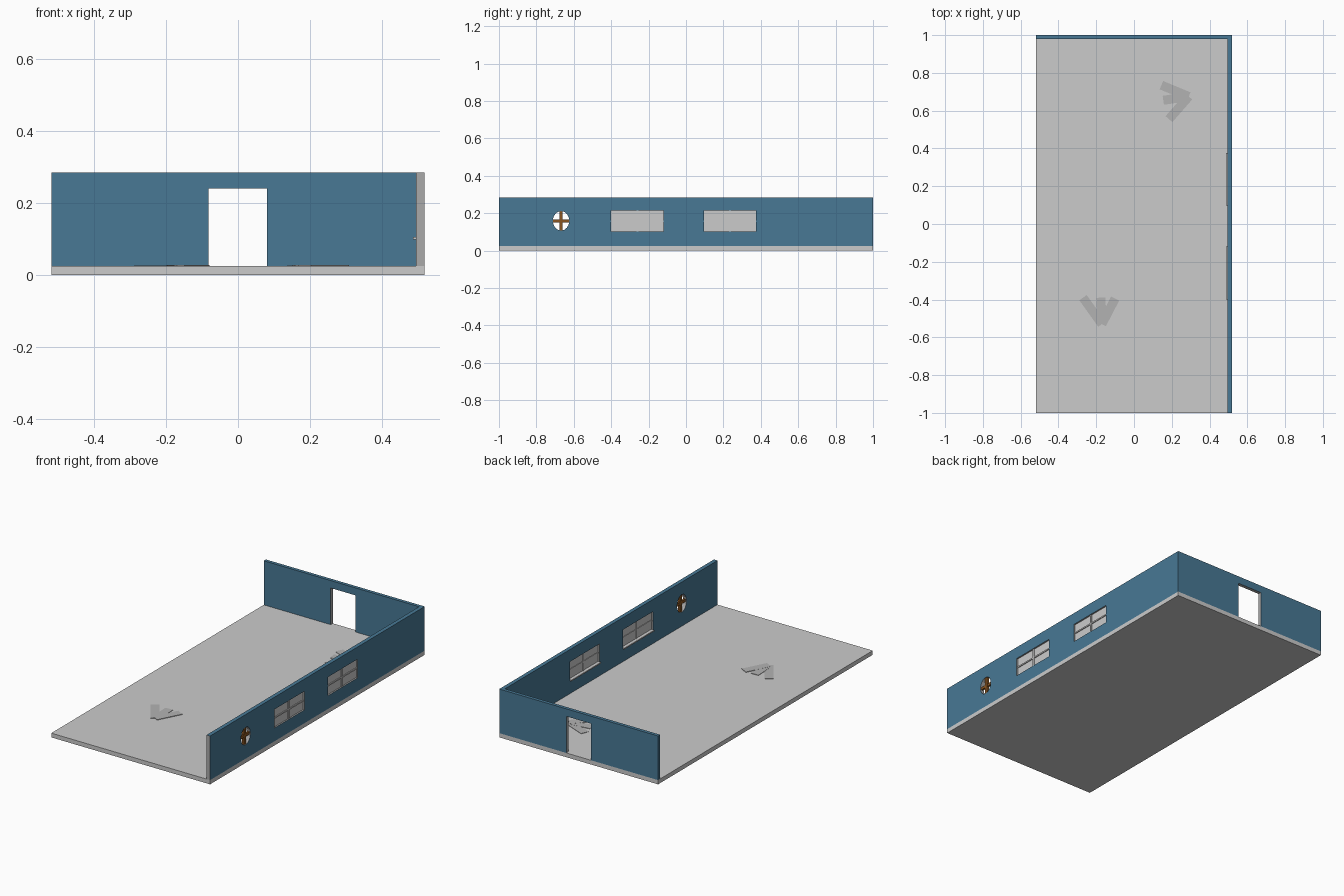
import bpy, bmesh, math
from mathutils import Vector

if "Cube" in bpy.data.objects:
    bpy.data.objects.remove(bpy.data.objects["Cube"])


def material(name, rgb):
    m = bpy.data.materials.new(name)
    m.diffuse_color = (*rgb, 1)
    m.use_nodes = True
    m.node_tree.nodes["Principled BSDF"].inputs["Base Color"].default_value = m.diffuse_color
    return m


blue = material("wall_blue", (0.065, 0.19, 0.30))
brown = material("wood_brown", (0.25, 0.09, 0.015))
grey = material("plain_grey", (0.4, 0.4, 0.4))
pale = material("pale_grey", (0.45, 0.45, 0.45))


def box(name, lo, hi, mat=None):
    """Axis-aligned box between two corners."""
    bm = bmesh.new()
    bmesh.ops.create_cube(bm, size=1)
    lo, hi = Vector(lo), Vector(hi)
    for v in bm.verts:
        v.co = (lo + hi) / 2 + v.co * (hi - lo)
    me = bpy.data.meshes.new(name)
    bm.to_mesh(me)
    bm.free()
    ob = bpy.data.objects.new(name, me)
    bpy.context.collection.objects.link(ob)
    if mat:
        me.materials.append(mat)
    return ob


def cut(ob, cutter):
    mod = ob.modifiers.new("opening", 'BOOLEAN')
    mod.operation, mod.object, mod.solver = 'DIFFERENCE', cutter, 'EXACT'
    bpy.context.view_layer.objects.active = ob
    bpy.ops.object.modifier_apply(modifier=mod.name)
    bpy.data.objects.remove(cutter)


def paint_wall(ob, is_grey):
    """Blue wall with grey reveals inside the openings."""
    ob.data.materials.clear()
    ob.data.materials.append(blue)
    ob.data.materials.append(grey)
    for p in ob.data.polygons:
        p.material_index = int(is_grey(p))


FLOOR, TOP = 0.025, 0.285
WIN_Z = (0.103, 0.213)
WINDOWS = ((-0.40, -0.12), (0.097, 0.375))
PORT_Y, PORT_Z = -0.668, 0.159

# Floor slab
box("floor", (-0.518, -1, 0), (0.518, 1, FLOOR))

# Back wall with doorway
back = box("back_wall", (-0.518, 0.98, FLOOR), (0.495, 1, TOP))
cut(back, box("door_cutter", (-0.082, 0.9, FLOOR - 0.02), (0.081, 1.1, 0.241)))
paint_wall(back, lambda p: abs(p.normal.y) < 0.5 and abs(p.center.x) < 0.2
           and p.center.z < 0.26)

# Side wall with two windows and a round opening
side = box("side_wall", (0.495, -1, FLOOR), (0.518, 1, TOP))
for a, b in WINDOWS:
    cut(side, box("window_cutter", (0.4, a, WIN_Z[0]), (0.6, b, WIN_Z[1])))
bpy.ops.mesh.primitive_cylinder_add(vertices=16, radius=0.052, depth=0.2,
                                    location=(0.506, PORT_Y, PORT_Z),
                                    rotation=(0, math.pi / 2, 0))
port = bpy.context.object
port.scale.y = 0.85
bpy.context.view_layer.update()
cut(side, port)
paint_wall(side, lambda p: p.normal.y < -0.5 and p.center.y < -0.99
           or (abs(p.normal.x) < 0.5 and abs(p.center.y) < 0.9
               and 0.05 < p.center.z < 0.25))

# Window panes, glazing bars and inner sills
for i, (a, b) in enumerate(WINDOWS):
    n = f"window_{i + 1}_"
    mid, zm = (a + b) / 2, sum(WIN_Z) / 2
    box(n + "pane", (0.506, a, WIN_Z[0]), (0.509, b, WIN_Z[1]))
    box(n + "upright", (0.503, mid - 0.005, WIN_Z[0]), (0.514, mid + 0.005, WIN_Z[1]))
    box(n + "crossbar", (0.503, a, zm - 0.004), (0.514, b, zm + 0.004))
    box(n + "sill", (0.487, a, WIN_Z[0] - 0.004), (0.506, b, WIN_Z[0] + 0.003))

# Wooden cross in the round opening
box("round_window_upright", (0.500, PORT_Y - 0.009, PORT_Z - 0.052),
    (0.514, PORT_Y + 0.009, PORT_Z + 0.052), brown)
box("round_window_crossbar", (0.501, PORT_Y - 0.044, PORT_Z - 0.008),
    (0.513, PORT_Y + 0.044, PORT_Z + 0.008), brown)


# Flat scattered strips fanning out on the floor
def fan(name, apex, tips):
    for i, (x, y) in enumerate(tips):
        d = Vector((x - apex[0], y - apex[1], 0))
        s = box(f"{name}_strip_{i + 1}", (0, -0.024, 0),
                (d.length, 0.024, 0.002 + i * 0.0005), pale)
        s.location = (*apex, FLOOR)
        s.rotation_euler.z = math.atan2(d.y, d.x)


fan("rear_litter", (0.29, 0.675), ((0.145, 0.735), (0.155, 0.655), (0.185, 0.555)))
fan("front_litter", (-0.17, -0.53), ((-0.27, -0.39), (-0.175, -0.39), (-0.10, -0.395)))
